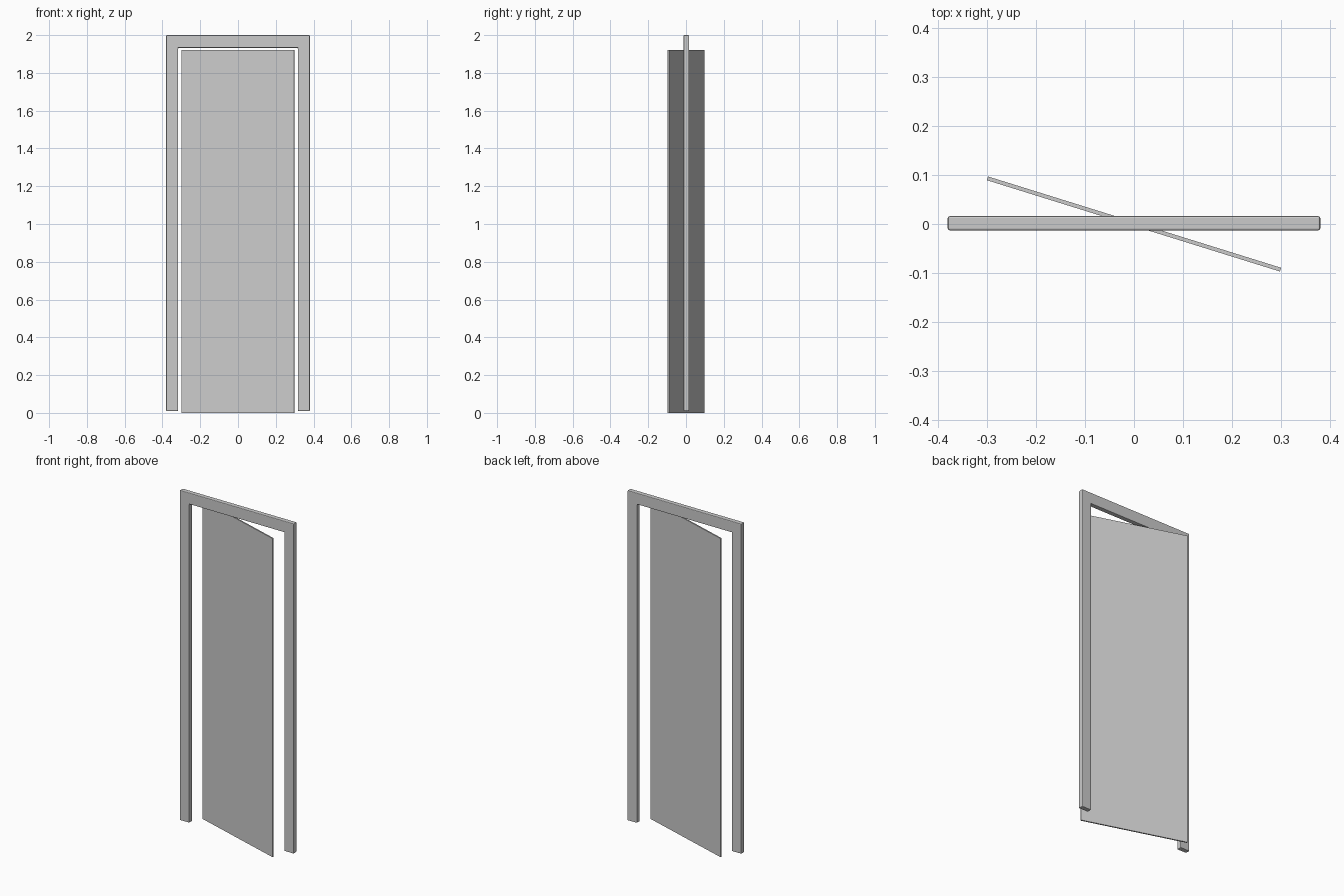
import bpy, bmesh, math

if "Cube" in bpy.data.objects:
    bpy.data.objects.remove(bpy.data.objects["Cube"])


def prism(name, outline, y0, y1, bevel):
    """Extrude an x-z outline from y0 to y1 and soften its edges."""
    bm = bmesh.new()
    face = bm.faces.new([bm.verts.new((x, y0, z)) for x, z in outline])
    new = bmesh.ops.extrude_face_region(bm, geom=[face])["geom"]
    moved = [v for v in new if isinstance(v, bmesh.types.BMVert)]
    bmesh.ops.translate(bm, verts=moved, vec=(0, y1 - y0, 0))
    bmesh.ops.recalc_face_normals(bm, faces=bm.faces[:])
    mesh = bpy.data.meshes.new(name)
    bm.to_mesh(mesh)
    bm.free()
    ob = bpy.data.objects.new(name, mesh)
    bpy.context.collection.objects.link(ob)
    if bevel:
        mod = ob.modifiers.new("soft_edges", "BEVEL")
        mod.width = bevel
        mod.segments = 2
    return ob


# Door frame: two posts and a lintel as one upside-down U
half = [(0.38, 2.0), (0.38, 0.01), (0.317, 0.01), (0.317, 1.932)]
frame = prism("door_frame", half + [(-x, z) for x, z in reversed(half)],
              -0.013, 0.016, 0.004)

# Door panel: thin slab pivoted about its centre, standing ajar
w, h, t = 0.313, 1.922, 0.004
door = prism("door_panel", [(-w, 0), (w, 0), (w, h), (-w, h)], -t, t, 0)
door.rotation_euler.z = math.radians(-17.3)
